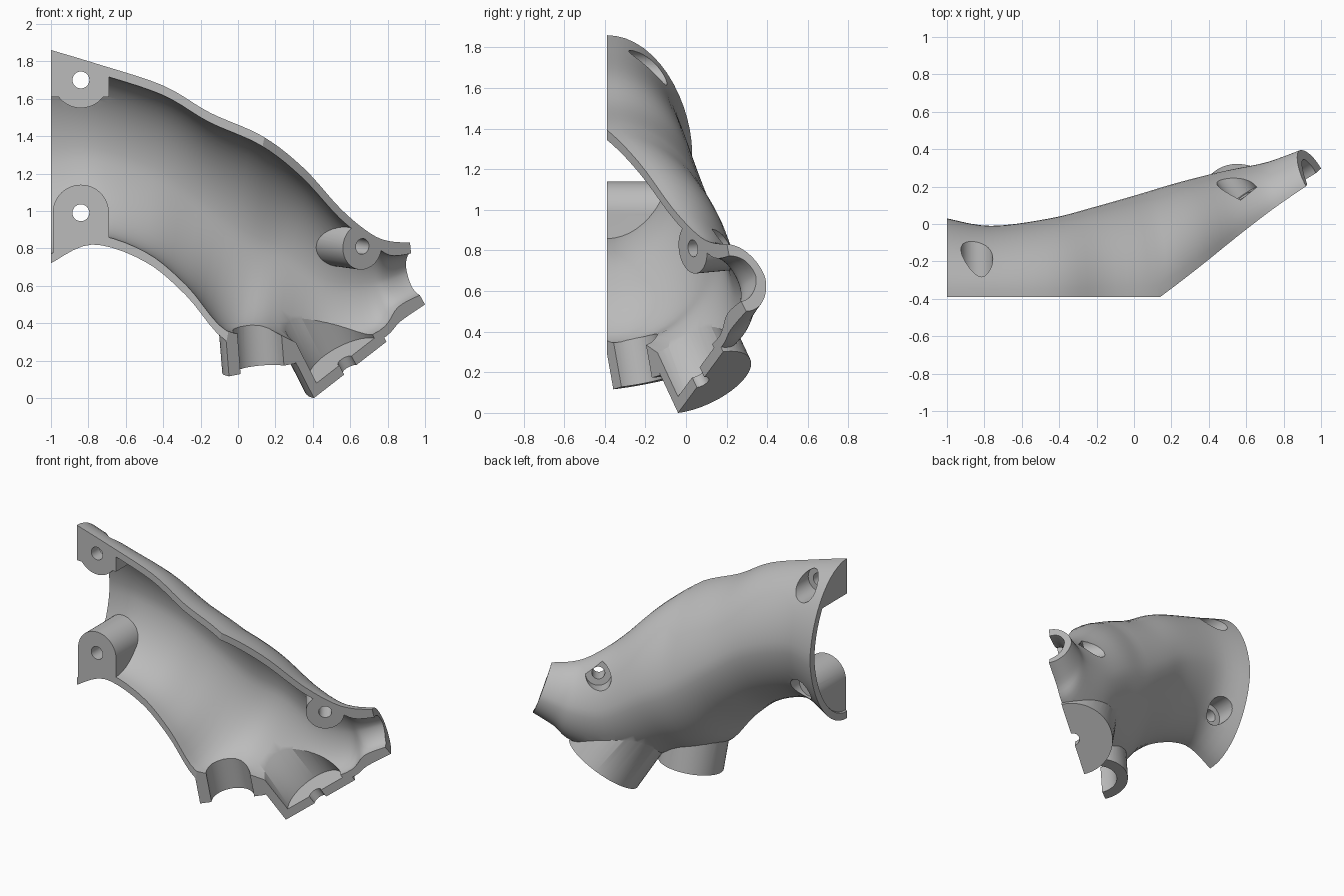
import bpy, bmesh, math
from mathutils import Vector, Matrix

old = bpy.data.objects.get("Cube")
if old:
    bpy.data.objects.remove(old, do_unlink=True)

grey = bpy.data.materials.new("cast_grey")
grey.use_nodes = True
grey.diffuse_color = (0.5, 0.5, 0.5, 1)
grey.node_tree.nodes["Principled BSDF"].inputs["Base Color"].default_value = (0.5, 0.5, 0.5, 1)

FRONT = -0.39
NORMAL = Vector((-0.67, 1, 0.124)).normalized()   # tilted half of the parting face


def parting(x, z):
    return max(FRONT, FRONT + 0.67 * (x - 0.14 - 0.185 * (z - 1.39)))


def on_parting(x, z):
    return Vector((x, parting(x, z), z))


def make(name, bm):
    bmesh.ops.recalc_face_normals(bm, faces=bm.faces)
    mesh = bpy.data.meshes.new(name)
    bm.to_mesh(mesh)
    bm.free()
    ob = bpy.data.objects.new(name, mesh)
    bpy.context.collection.objects.link(ob)
    mesh.materials.append(grey)
    return ob


def cylinder(name, p, q, r, r2=None):
    p, q = Vector(p), Vector(q)
    bm = bmesh.new()
    turn = (q - p).to_track_quat('Z', 'Y').to_matrix().to_4x4()
    bmesh.ops.create_cone(bm, cap_ends=True, segments=48, radius1=r, radius2=r2 or r,
                          depth=(q - p).length, matrix=Matrix.Translation((p + q) / 2) @ turn)
    return make(name, bm)


def box(name, low, high):
    low, high = Vector(low), Vector(high)
    bm = bmesh.new()
    bmesh.ops.create_cube(bm, size=1, matrix=Matrix.Translation((low + high) / 2)
                          @ Matrix.Diagonal((*(high - low), 1)))
    return make(name, bm)


def combine(target, tools, operation):
    for tool in tools:
        mod = target.modifiers.new("bool", 'BOOLEAN')
        mod.operation = operation
        mod.solver = 'EXACT'
        mod.object = tool
        bpy.context.view_layer.objects.active = target
        bpy.ops.object.modifier_apply(modifier=mod.name)
        bpy.data.objects.remove(tool, do_unlink=True)


# Stations along the duct: top x z, bottom x z, rear y, rear lean, wall top, wall bottom
STATIONS = [
    (-1.00, 1.86, -1.00, 0.72, 0.03, 0, 0.05, 0.05),
    (-0.75, 1.785, -0.78, 0.82, -0.01, 0, 0.05, 0.05),
    (-0.40, 1.67, -0.50, 0.73, 0.03, 0, 0.05, 0.05),
    (-0.15, 1.525, -0.28, 0.55, 0.09, 0, 0.05, 0.05),
    (0.13, 1.40, -0.07, 0.31, 0.16, 0, 0.05, 0.05),
    (0.35, 1.23, 0.15, 0.27, 0.22, -0.02, 0.05, 0.09),
    (0.55, 1.01, 0.45, 0.20, 0.28, -0.03, 0.05, 0.05),
    (0.70, 0.885, 0.76, 0.31, 0.32, -0.05, 0.05, 0.05),
    (0.80, 0.84, 0.87, 0.41, 0.35, -0.06, 0.08, 0.08),
    (0.92, 0.83, 1.00, 0.50, 0.39, -0.08, 0.06, 0.06),
]


def spline(rows, steps=5):
    out = []
    for i in range(len(rows) - 1):
        a, b, c, d = (rows[min(max(j, 0), len(rows) - 1)] for j in range(i - 1, i + 3))
        for k in range(steps):
            t = k / steps
            out.append([0.5 * (2 * q + (r - p) * t + (2 * p - 5 * q + 4 * r - s) * t * t
                               + (3 * q - p - 3 * r + s) * t ** 3)
                        for p, q, r, s in zip(a, b, c, d)])
    return out + [list(rows[-1])]


def section(row, inner, n=56):
    xt, zt, xb, zb, rear, lean, wall_t, wall_b = row
    top, bottom = on_parting(xt, zt), on_parting(xb, zb)
    depth = rear - (top.y + bottom.y) / 2
    if inner:
        across = (bottom - top).normalized()
        top, bottom = top + across * wall_t, bottom - across * wall_b
        depth -= wall_t
    mid, half = (top + bottom) / 2, (top - bottom) / 2
    ring = []
    for i in range(n):
        a = 2 * math.pi * i / n
        c, s = math.cos(a), math.sin(a)
        if s >= -1e-6:
            c = math.copysign(abs(c) ** 1.15, c)
            ring.append(mid + half * c + Vector((lean, depth, 0)) * s)
        else:   # forward side, trimmed off at the parting face
            c = math.copysign(abs(c) ** 0.4, c)
            ring.append(mid + half * c + Vector((-lean, -0.3, 0)) * abs(s) ** 0.4)
    return ring


def loft(name, inner):
    rings = [section(r, inner) for r in spline(STATIONS)]
    if inner:   # run past both open ends
        rings.insert(0, [p - Vector((0.1, 0, 0)) for p in rings[0]])
        rings.append([p + Vector((0.08, 0.047, 0.033)) for p in rings[-1]])
    bm = bmesh.new()
    loops = [[bm.verts.new(p) for p in ring] for ring in rings]
    n = len(loops[0])
    for a, b in zip(loops, loops[1:]):
        for i in range(n):
            bm.faces.new((a[i], a[(i + 1) % n], b[(i + 1) % n], b[i]))
    bm.faces.new(loops[0])
    bm.faces.new(loops[-1])
    return make(name, bm)


# Lower pipe collar and lower closed outlet, both centred on the parting face
pipe = on_parting(0.13, 0.15)
pipe_axis = Vector((-0.08, -0.17, 0.98)).normalized()
outlet = on_parting(0.60, 0.15)
outlet_axis = Vector((-0.419, -0.383, 0.822)).normalized()

housing = loft("duct_housing_half", False)
combine(housing, [
    cylinder("pipe_collar", pipe, pipe + pipe_axis * 0.32, 0.215),
    cylinder("outlet_body", outlet, outlet + outlet_axis * 0.42, 0.27),
], 'UNION')

# Hollow space, keeping the screw bosses solid
hollow = loft("hollow", True)
combine(hollow, [
    cylinder("outlet_hollow", outlet + outlet_axis * 0.06, outlet + outlet_axis * 0.42, 0.215),
], 'UNION')
boss = on_parting(0.665, 0.81)
combine(hollow, [
    cylinder("upper_boss", (-0.84, -1, 1.70), (-0.84, 0.4, 1.70), 0.15),
    box("upper_lug", (-1.2, -1, 1.61), (-0.691, 0.4, 2.0)),
    cylinder("lower_boss", (-0.84, -1, 0.99), (-0.84, 0.4, 0.99), 0.15),
    box("lower_lug", (-0.989, -1, 0.6), (-0.691, 0.4, 0.99)),
    cylinder("side_boss", boss - NORMAL * 0.2, boss + NORMAL * 0.6, 0.12, 0.14),
], 'DIFFERENCE')
combine(housing, [hollow], 'DIFFERENCE')

# Bores, screw holes and counterbores
combine(housing, [
    cylinder("pipe_bore", pipe - pipe_axis * 0.1, pipe + pipe_axis * 0.3, 0.14),
    cylinder("outlet_hole", outlet - outlet_axis * 0.1, outlet + outlet_axis * 0.15, 0.045),
], 'DIFFERENCE')
for z, floor in ((1.70, -0.30), (0.99, -0.20)):
    combine(housing, [
        cylinder("screw_hole", (-0.84, -1, z), (-0.84, 0.4, z), 0.045),
        cylinder("counterbore", (-0.84, floor, z), (-0.84, 0.4, z), 0.085),
    ], 'DIFFERENCE')
combine(housing, [
    cylinder("side_hole", boss - NORMAL * 0.2, boss + NORMAL * 0.6, 0.042),
    cylinder("side_counterbore", boss + NORMAL * 0.14, boss + NORMAL * 0.6, 0.085),
], 'DIFFERENCE')

# Trim to the two-plane parting face
flat_trim = box("flat_trim", (-3, -3, -2), (3, FRONT, 4))
slant_trim = box("slant_trim", (-3, -3, -3), (3, 3, 0))
slant_trim.matrix_world = (Matrix.Translation((0.14, FRONT, 1.39))
                           @ NORMAL.to_track_quat('Z', 'Y').to_matrix().to_4x4())
bpy.context.view_layer.update()
combine(housing, [flat_trim, slant_trim], 'DIFFERENCE')

# Stand on the ground and shade
lowest = min(v.co.z for v in housing.data.vertices)
housing.data.transform(Matrix.Translation((0, 0, -lowest)))
bpy.ops.object.select_all(action='DESELECT')
housing.select_set(True)
bpy.context.view_layer.objects.active = housing
bpy.ops.object.shade_smooth_by_angle(angle=math.radians(32))
